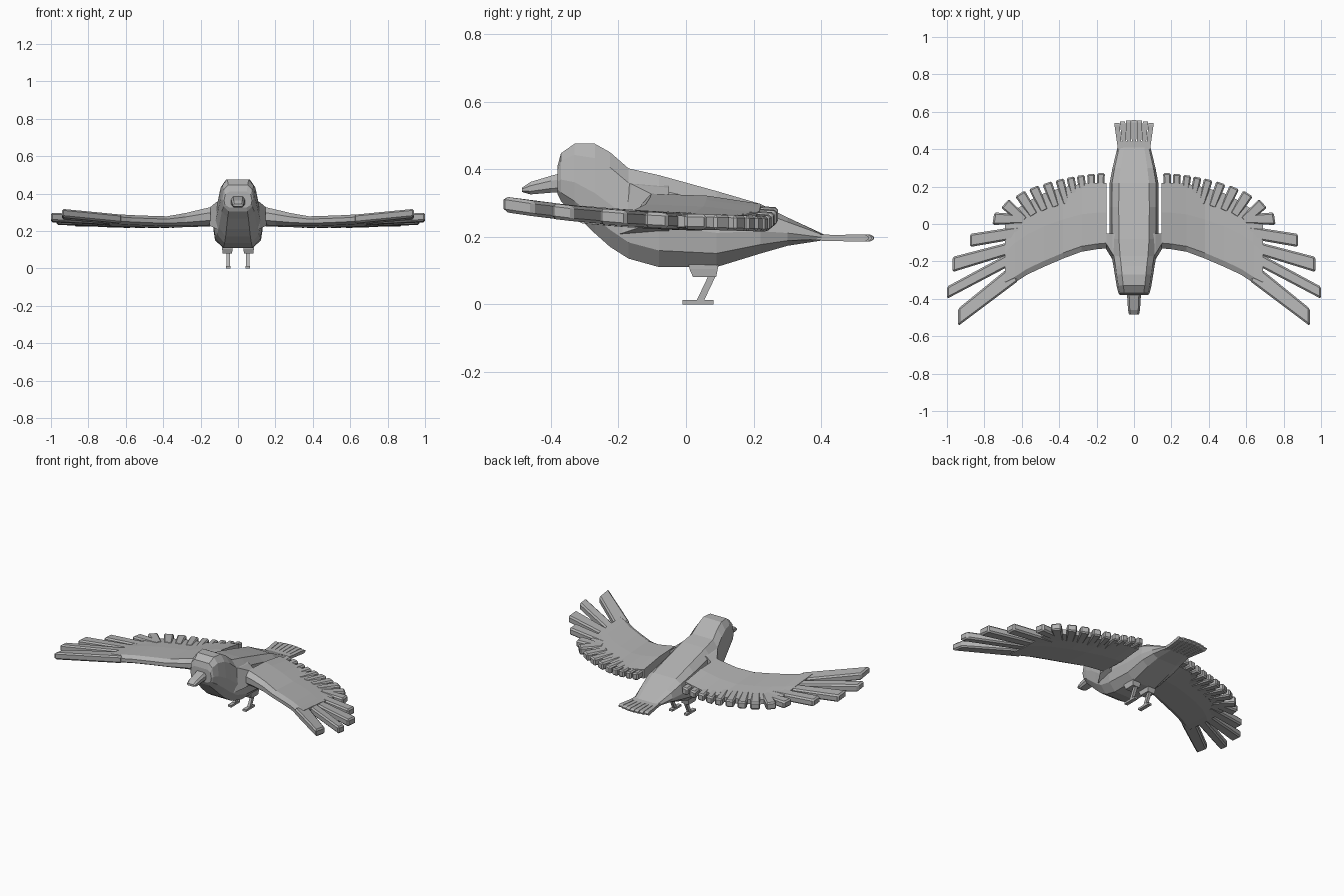
import bpy, bmesh, math
from mathutils import Vector

if "Cube" in bpy.data.objects:
    bpy.data.objects.remove(bpy.data.objects["Cube"])

grey = bpy.data.materials.new("plumage_grey")
grey.diffuse_color = (0.45, 0.45, 0.45, 1)
grey.use_nodes = True
grey.node_tree.nodes["Principled BSDF"].inputs["Base Color"].default_value = grey.diffuse_color


def finish(bm, name, mirror=False, bevel=0):
    bmesh.ops.recalc_face_normals(bm, faces=bm.faces)
    me = bpy.data.meshes.new(name)
    bm.to_mesh(me)
    bm.free()
    ob = bpy.data.objects.new(name, me)
    bpy.context.collection.objects.link(ob)
    me.materials.append(grey)
    if bevel:
        m = ob.modifiers.new("bevel", 'BEVEL')
        m.width, m.segments = bevel, 1
    if mirror:
        m = ob.modifiers.new("mirror", 'MIRROR')
        m.use_clip = False
        m.use_mirror_merge = False
    return ob


def loft(bm, rings):
    """Skin a row of closed rings and cap both ends."""
    rows = [[bm.verts.new(p) for p in r] for r in rings]
    n = len(rows[0])
    for a, b in zip(rows, rows[1:]):
        for i in range(n):
            j = (i + 1) % n
            bm.faces.new((a[i], a[j], b[j], b[i]))
    bm.faces.new(rows[0])
    bm.faces.new(rows[-1])


def section(y, top, bot, w, shape):
    right = [(fx * w, y, bot + fz * (top - bot)) for fx, fz in shape]
    return right + [(-x, yy, z) for x, yy, z in reversed(right)]


def bar(bm, sections):
    """Square bar through (x, y, z, half x, half y)."""
    loft(bm, [[(x + sx * hx, y + sy * hy, z) for sx, sy in
               ((-1, -1), (1, -1), (1, 1), (-1, 1))] for x, y, z, hx, hy in sections])


# Body and head
shape = [(.62, 1), (.9, .84), (1, .45), (.93, .18), (.6, 0)]
bm = bmesh.new()
loft(bm, [section(*s, shape) for s in (
    (-.38, .41, .325, .075), (-.37, .447, .305, .083), (-.33, .475, .268, .093),
    (-.27, .475, .21, .103), (-.225, .45, .17, .11), (-.17, .402, .135, .12),
    (-.08, .382, .11, .13), (.09, .335, .11, .132), (.22, .297, .15, .13),
    (.30, .257, .173, .115), (.41, .206, .19, .088))])
finish(bm, "body")

# Beak
bm = bmesh.new()
loft(bm, [section(*s, [(.7, 1), (1, .7), (1, .25), (.7, 0)]) for s in (
    (-.36, .39, .33, .037), (-.40, .38, .33, .036),
    (-.46, .362, .325, .032), (-.485, .345, .332, .027))])
finish(bm, "beak")


# Wing height: rises toward the leading edge and the shoulder
def inner(x):
    return min(1, max(0, (.36 - x) / .21))


def mid(x, y):
    return .245 - .03 * y + .12 * max(0, -y) ** 2 + .03 * inner(x)


def wing_ring(x, lead, trail):
    h = .026 + .022 * inner(x)
    c = trail - lead
    pts = [(0, .35), (.08, 1), (.55, 1), (1, .6), (1, -.6), (.55, -1), (.08, -1), (0, -.5)]
    return [(x, lead + f * c, mid(x, lead + f * c) + h * k) for f, k in pts]


bm = bmesh.new()
loft(bm, [wing_ring(*s) for s in (
    (.148, -.13, .22), (.20, -.135, .22), (.28, -.148, .215), (.38, -.185, .195),
    (.48, -.228, .165), (.57, -.27, .12), (.64, -.315, .07), (.69, -.335, .0))])
finish(bm, "wing", mirror=True)

# Shoulder joining the wing to the body
bm = bmesh.new()
loft(bm, [[(x, a, b), (x, a + .03, t), (x, d, t - .01), (x, d, b)] for x, a, d, t, b in (
    (.08, -.23, -.05, .37, .20), (.115, -.19, -.05, .355, .21), (.152, -.13, -.05, .325, .23))])
finish(bm, "shoulder", mirror=True)


# Feathers: flat slabs that follow the wing height
def feather(bm, quad, h=.023):
    loft(bm, [[(x, y, mid(x, y) + s * h) for x, y in quad] for s in (-1, 1)])


bm = bmesh.new()
for quad in (
        ((.62, -.305), (.94, -.545), (.94, -.452), (.66, -.225)),
        ((.62, -.20), (1, -.40), (1, -.335), (.62, -.13)),
        ((.62, -.15), (.97, -.257), (.97, -.176), (.62, -.085)),
        ((.60, -.075), (.877, -.123), (.877, -.053), (.60, -.01)),
        ((.58, .0), (.757, -.005), (.747, .062), (.58, .05))):
    feather(bm, quad)
finish(bm, "primary_feathers", mirror=True, bevel=.009)

bm = bmesh.new()
for x, y, deg, w in (
        (.177, .272, 0, .042), (.23, .268, 3, .042), (.285, .26, 7, .043),
        (.34, .25, 12, .044), (.398, .238, 16, .047), (.465, .22, 20, .052),
        (.537, .196, 25, .055), (.61, .163, 33, .06), (.69, .11, 48, .062)):
    a = math.radians(deg)
    d, s = Vector((math.sin(a), math.cos(a))), Vector((math.cos(a), -math.sin(a)))
    tip = Vector((x, y))
    root = tip - d * .14
    feather(bm, [tuple(p) for p in (root - s * w * .42, root + s * w * .42,
                                    tip + s * w * .5, tip - s * w * .5)])
finish(bm, "secondary_feathers", mirror=True, bevel=.008)

# Tail: a short plate and a fan of seven feathers
bm = bmesh.new()
loft(bm, [[(-w, y, .19), (w, y, .19), (w, y, t), (-w, y, t)]
          for y, w, t in ((.37, .087, .208), (.44, .09, .205))])
for i in range(-3, 4):
    end = .556 - .0017 * i * i
    loft(bm, [[(i * p - w, y, .196 - h), (i * p + w, y, .196 - h),
               (i * p + w, y, .196 + h), (i * p - w, y, .196 + h)]
              for y, p, w, h in ((.40, .025, .011, .008), (end - .012, .0302, .0138, .011),
                                 (end, .0305, .013, .004))])
finish(bm, "tail")

# Legs and feet
bm = bmesh.new()
bar(bm, [(.057, .05, .15, .028, .044), (.057, .052, .105, .028, .042),
         (.057, .055, .08, .025, .034)])
bar(bm, [(.053, .08, .09, .009, .011), (.053, .04, .006, .009, .011)])
bar(bm, [(.053, .035, 0, .012, .046), (.053, .035, .013, .012, .046)])
finish(bm, "leg", mirror=True)
